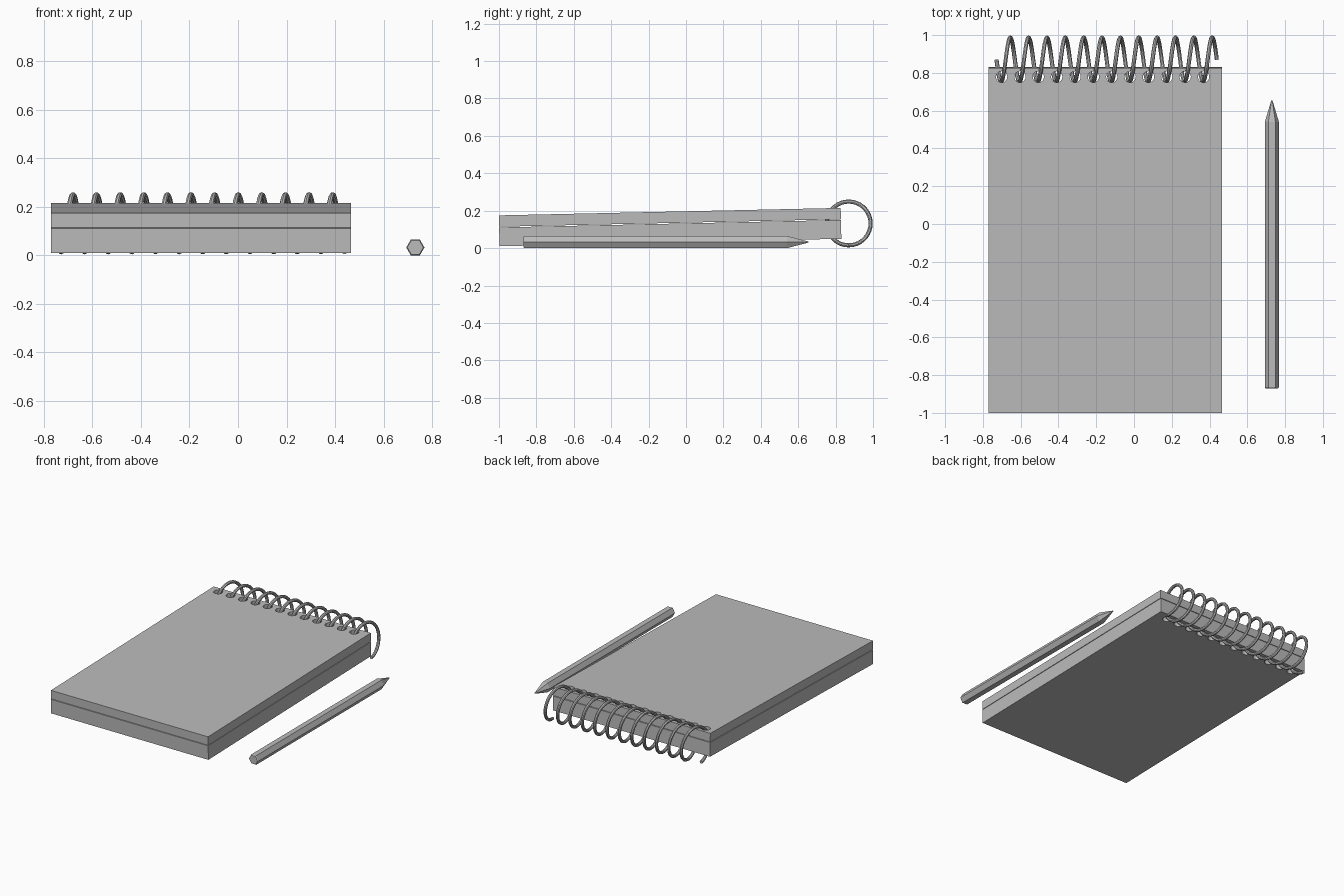
import bpy, bmesh, math
from mathutils import Matrix, Vector

if "Cube" in bpy.data.objects:
    bpy.data.objects.remove(bpy.data.objects["Cube"], do_unlink=True)

GREY = (0.5, 0.5, 0.5, 1)
grey = bpy.data.materials.new("plain grey")
grey.use_nodes = True
grey.diffuse_color = GREY
grey.node_tree.nodes["Principled BSDF"].inputs["Base Color"].default_value = GREY


def add_object(name, bm):
    mesh = bpy.data.meshes.new(name)
    bmesh.ops.recalc_face_normals(bm, faces=bm.faces)
    bm.to_mesh(mesh)
    bm.free()
    mesh.materials.append(grey)
    obj = bpy.data.objects.new(name, mesh)
    bpy.context.collection.objects.link(obj)
    return obj


def activate(obj):
    bpy.ops.object.select_all(action='DESELECT')
    obj.select_set(True)
    bpy.context.view_layer.objects.active = obj


TURNS, PITCH = 12, 0.0972
COIL_START = -0.728
RING_Y, RING_Z, RING_R = 0.87, 0.132, 0.117

# Hole cutters, one where each coil turn enters the paper
bm = bmesh.new()
for i in range(TURNS):
    x = COIL_START + (i + 0.28) * PITCH
    bmesh.ops.create_cone(bm, cap_ends=True, segments=16, radius1=0.03, radius2=0.03,
                          depth=0.6, matrix=Matrix.Translation((x, 0.779, RING_Z)))
cutter = add_object("hole_cutters", bm)
cutter.hide_render = True

# Two stacked blocks of paper, tilted up towards the coil
tilt = Matrix.Translation((-0.1525, -0.085, 0.1125)) @ Matrix.Rotation(math.radians(1.25), 4, 'X')
for name, low, high in (("lower_pages", -0.0825, 0.018), ("upper_pages", 0.022, 0.0825)):
    bm = bmesh.new()
    size = Matrix.Diagonal((1.235, 1.828, high - low, 1))
    bmesh.ops.create_cube(bm, size=1,
                          matrix=tilt @ Matrix.Translation((0, 0, (low + high) / 2)) @ size)
    block = add_object(name, bm)
    holes = block.modifiers.new("holes", 'BOOLEAN')
    holes.operation = 'DIFFERENCE'
    holes.solver = 'EXACT'
    holes.object = cutter
    activate(block)
    bpy.ops.object.modifier_apply(modifier="holes")
bpy.data.objects.remove(cutter, do_unlink=True)

# Spiral wire, running from bottom to bottom
STEPS = 36
curve = bpy.data.curves.new("spiral_wire", 'CURVE')
curve.dimensions = '3D'
curve.bevel_depth = 0.011
curve.bevel_resolution = 2
curve.use_fill_caps = True
spline = curve.splines.new('POLY')
spline.points.add(TURNS * STEPS)
for i, point in enumerate(spline.points):
    a = 2 * math.pi * i / STEPS
    point.co = (COIL_START + PITCH * i / STEPS,
                RING_Y - RING_R * math.sin(a), RING_Z - RING_R * math.cos(a), 1)
curve.materials.append(grey)
wire = bpy.data.objects.new("spiral_wire", curve)
bpy.context.collection.objects.link(wire)
activate(wire)
bpy.ops.object.convert(target='MESH')
bpy.ops.object.shade_smooth_by_angle()

# Six-sided pencil lying on a flat side, with a sharpened tip
PENCIL_X, PENCIL_Z = 0.73, 0.0325
bm = bmesh.new()
rings = []
for y, r in ((-0.87, 0.033), (-0.864, 0.0375), (0.54, 0.0375), (0.655, 0.003)):
    rings.append([bm.verts.new((PENCIL_X + r * math.cos(k * math.pi / 3), y,
                                PENCIL_Z + r * math.sin(k * math.pi / 3))) for k in range(6)])
for a, b in zip(rings, rings[1:]):
    for k in range(6):
        n = (k + 1) % 6
        bm.faces.new((a[k], a[n], b[n], b[k]))
bm.faces.new(rings[0])
bm.faces.new(rings[-1])
add_object("pencil", bm)
